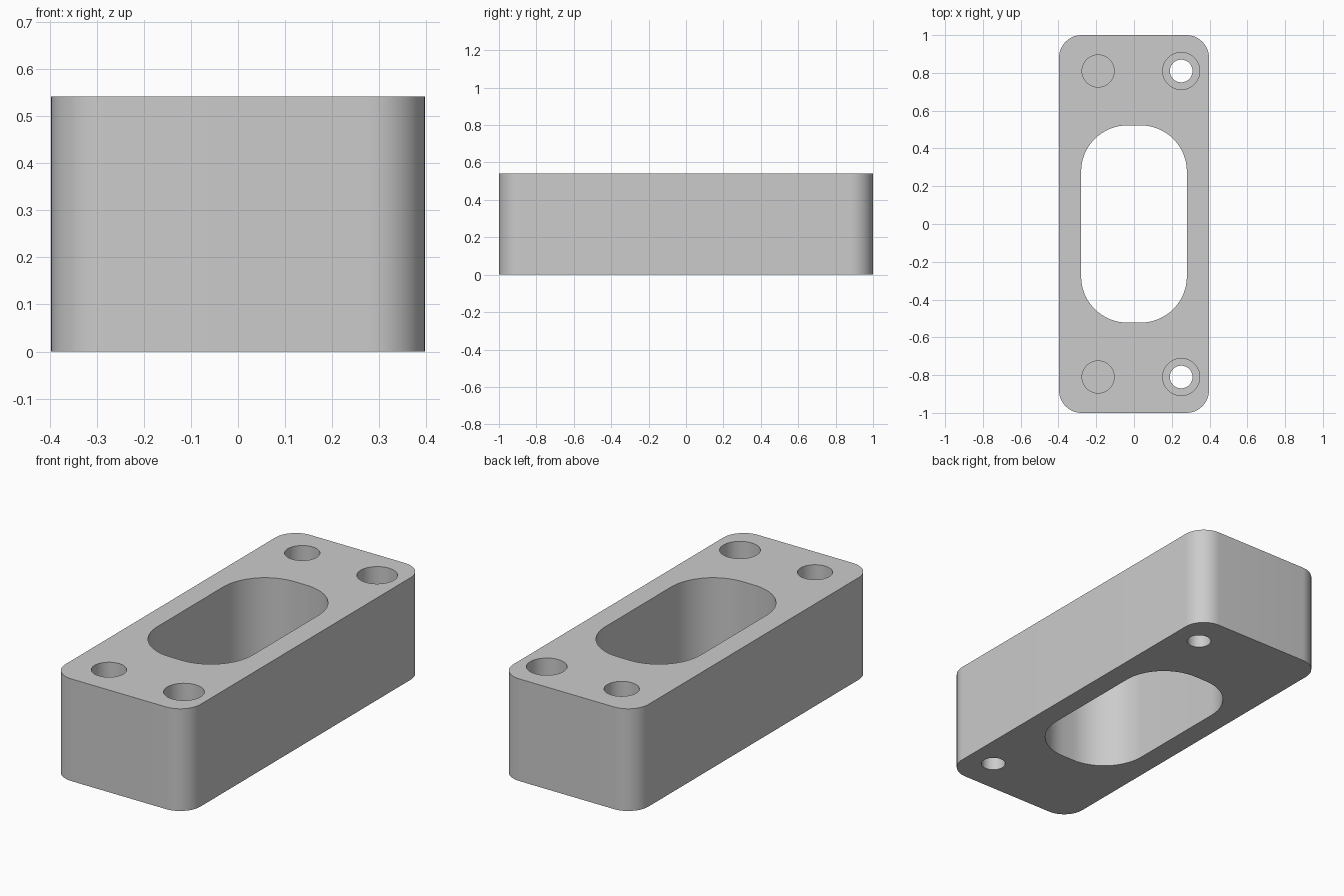
import bpy, bmesh, math

if "Cube" in bpy.data.objects:
    bpy.data.objects.remove(bpy.data.objects["Cube"])

HEIGHT = 0.542


def rounded_outline(hx, hy, r, steps=16):
    """Rounded rectangle; equal half sizes and radius give a circle."""
    pts = []
    for k, (sx, sy) in enumerate([(1, 1), (-1, 1), (-1, -1), (1, -1)]):
        for i in range(steps + 1):
            a = math.pi / 2 * (k + i / steps)
            p = (sx * (hx - r) + r * math.cos(a), sy * (hy - r) + r * math.sin(a))
            if not pts or math.dist(p, pts[-1]) > 1e-5:
                pts.append(p)
    if math.dist(pts[0], pts[-1]) < 1e-5:
        pts.pop()
    return pts


def prism(name, outline, z0, z1, cx=0.0, cy=0.0):
    bm = bmesh.new()
    base = bm.faces.new([bm.verts.new((cx + x, cy + y, z0)) for x, y in outline])
    top = bmesh.ops.extrude_face_region(bm, geom=[base])["geom"]
    bmesh.ops.translate(bm, vec=(0, 0, z1 - z0),
                        verts=[g for g in top if isinstance(g, bmesh.types.BMVert)])
    bmesh.ops.recalc_face_normals(bm, faces=bm.faces)
    mesh = bpy.data.meshes.new(name)
    bm.to_mesh(mesh)
    bm.free()
    obj = bpy.data.objects.new(name, mesh)
    bpy.context.collection.objects.link(obj)
    return obj


# Solid block with rounded vertical corners
block = prism("mounting_block", rounded_outline(0.397, 1.0, 0.12), 0, HEIGHT)
grey = bpy.data.materials.new("plain grey")
grey.diffuse_color = (0.6, 0.6, 0.6, 1)
grey.use_nodes = True
grey.node_tree.nodes["Principled BSDF"].inputs["Base Color"].default_value = grey.diffuse_color
block.data.materials.append(grey)

# Central slot through the full height
cutters = [prism("slot_cutter", rounded_outline(0.28, 0.522, 0.245), -0.1, HEIGHT + 0.1)]


def hole(name, x, y, r, z0):
    cutters.append(prism(name, rounded_outline(r, r, r, 12), z0, HEIGHT + 0.1, x, y))


# Blind holes on the left, counterbored through holes on the right
for y in (-0.81, 0.81):
    hole("blind_hole_cutter", -0.19, y, 0.085, 0.14)
    hole("counterbore_cutter", 0.25, y, 0.098, 0.2)
    hole("through_hole_cutter", 0.25, y, 0.06, -0.1)

bpy.context.view_layer.objects.active = block
for c in cutters:
    c.hide_render = True
    mod = block.modifiers.new(c.name, "BOOLEAN")
    mod.operation = "DIFFERENCE"
    mod.solver = "EXACT"
    mod.object = c
    bpy.ops.object.modifier_apply(modifier=mod.name)
    bpy.data.objects.remove(c, do_unlink=True)

# Smooth round walls, sharp rims
bpy.ops.object.select_all(action="DESELECT")
block.select_set(True)
bpy.ops.object.shade_smooth_by_angle(angle=math.radians(30))
